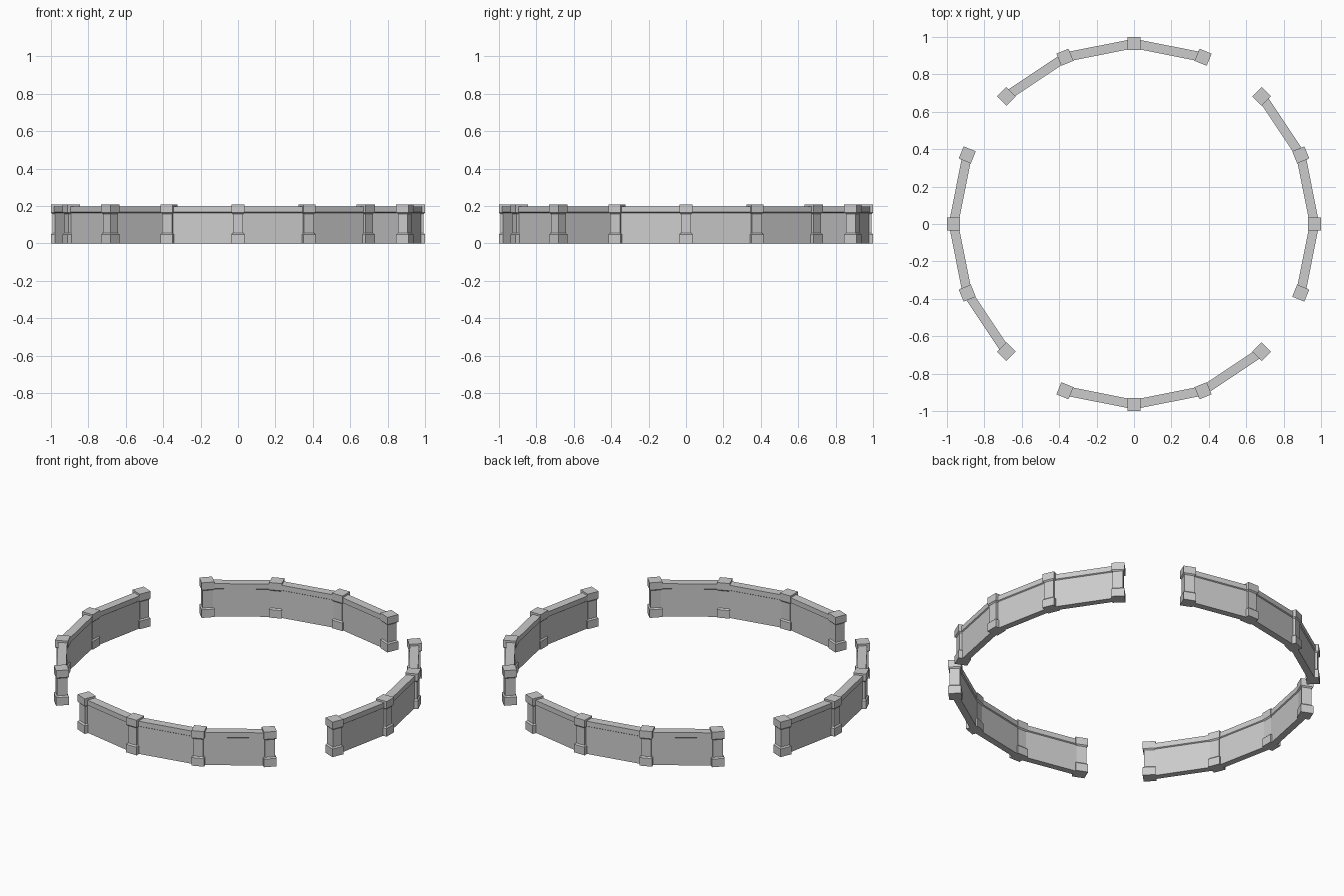
import bpy, bmesh
from math import cos, sin, tau, atan2
from mathutils import Vector, Matrix

if "Cube" in bpy.data.objects:
    bpy.data.objects.remove(bpy.data.objects["Cube"])

R, N = 0.965, 16


def extrude_profile(name, pts, length):
    """Closed (y, z) profile extruded along x, centred."""
    bm = bmesh.new()
    a = [bm.verts.new((-length / 2, y, z)) for y, z in pts]
    f = bm.faces.new(a)
    ex = bmesh.ops.extrude_face_region(bm, geom=[f])
    vs = [v for v in ex["geom"] if isinstance(v, bmesh.types.BMVert)]
    bmesh.ops.translate(bm, verts=vs, vec=(length, 0, 0))
    bmesh.ops.recalc_face_normals(bm, faces=bm.faces)
    return finish(name, bm)


def finish(name, bm):
    me = bpy.data.meshes.new(name)
    bm.to_mesh(me)
    bm.free()
    return me


def stacked_squares(name, levels):
    """Square post through (half width, z) levels."""
    bm = bmesh.new()
    rings = [[bm.verts.new((sx * h, sy * h, z))
              for sx, sy in ((-1, -1), (1, -1), (1, 1), (-1, 1))] for h, z in levels]
    for a, b in zip(rings, rings[1:]):
        for i in range(4):
            j = (i + 1) % 4
            bm.faces.new((a[i], a[j], b[j], b[i]))
    bm.faces.new(rings[0][::-1])
    bm.faces.new(rings[-1])
    return finish(name, bm)


def place(name, mesh, loc, angle):
    ob = bpy.data.objects.new(name, mesh)
    ob.matrix_world = Matrix.Translation(loc) @ Matrix.Rotation(angle, 4, 'Z')
    bpy.context.collection.objects.link(ob)


pts = [Vector((R * cos(tau * k / N), R * sin(tau * k / N), 0)) for k in range(N)]
seg = (pts[1] - pts[0]).length

# post with wider foot and cap; wall with overhanging coping
post = stacked_squares("post", [(.035, 0), (.035, .048), (.028, .055), (.028, .158),
                                (.035, .165), (.035, .208)])
b, c = .019, .025
wall = extrude_profile("wall", [(-b, 0), (b, 0), (b, .163), (c, .167), (c, .197),
                                (-c, .197), (-c, .167), (-b, .163)], seg - .03)

for k in range(N):
    place(f"post_{k}", post, pts[k], tau * k / N)
    # every fourth bay is an open gateway
    if k % 4 != 2:
        p, q = pts[k], pts[(k + 1) % N]
        d = q - p
        place(f"wall_{k}", wall, (p + q) / 2, atan2(d.y, d.x))
